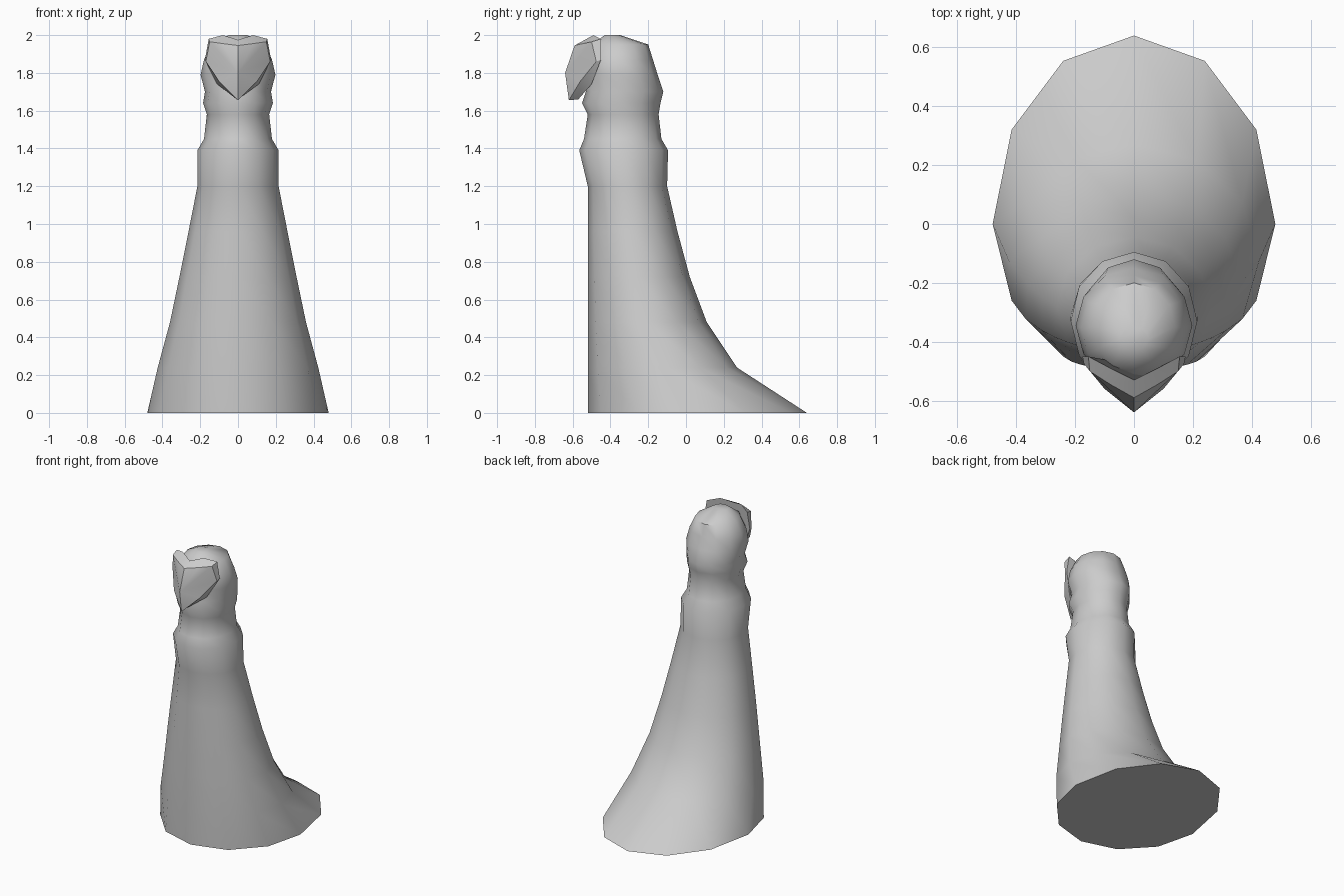
import bpy, bmesh
from math import sin, cos, radians, tau

cube = bpy.data.objects.get("Cube")
if cube:
    bpy.data.objects.remove(cube)

SIDES = 12
grey = bpy.data.materials.new("stone_grey")
grey.use_nodes = True
grey.diffuse_color = (0.6, 0.6, 0.6, 1)
grey.node_tree.nodes["Principled BSDF"].inputs["Base Color"].default_value = (0.6, 0.6, 0.6, 1)


def finish(name, bm, angle):
    bmesh.ops.recalc_face_normals(bm, faces=bm.faces)
    mesh = bpy.data.meshes.new(name)
    bm.to_mesh(mesh)
    bm.free()
    mesh.materials.append(grey)
    obj = bpy.data.objects.new(name, mesh)
    bpy.context.collection.objects.link(obj)
    bpy.ops.object.select_all(action="DESELECT")
    bpy.context.view_layer.objects.active = obj
    obj.select_set(True)
    if angle:
        bpy.ops.object.shade_smooth_by_angle(angle=radians(angle))
    return obj


def loft(bm, loops):
    for low, high in zip(loops, loops[1:]):
        for i in range(len(low)):
            j = (i + 1) % len(low)
            bm.faces.new((low[i], low[j], high[j], high[i]))
    bm.faces.new(loops[0])
    bm.faces.new(loops[-1])


def ring(bm, z, half_width, front, back, middle=None):
    c = (front + back) / 2 if middle is None else middle
    verts = []
    for i in range(SIDES):
        a = tau * i / SIDES
        reach = back - c if cos(a) > 0 else c - front
        verts.append(bm.verts.new((half_width * sin(a), c + reach * cos(a), z)))
    return verts


# Robe, collar, neck and head: z, half width, front y, back y
profile = [
    (0.24, 0.425, -0.52, 0.27), (0.48, 0.36, -0.52, 0.11),
    (0.72, 0.31, -0.52, 0.02), (0.96, 0.262, -0.52, -0.045),
    (1.2, 0.215, -0.52, -0.10), (1.39, 0.215, -0.565, -0.095),
    (1.45, 0.18, -0.54, -0.13), (1.58, 0.165, -0.52, -0.145),
    (1.64, 0.185, -0.55, -0.135), (1.7, 0.175, -0.53, -0.12),
    (1.79, 0.198, -0.54, -0.15), (1.87, 0.18, -0.53, -0.175),
    (1.95, 0.14, -0.5, -0.20), (2.0, 0.05, -0.43, -0.35),
]
bm = bmesh.new()
loft(bm, [ring(bm, 0, 0.48, -0.52, 0.64, 0)] + [ring(bm, *row) for row in profile])
finish("robed_body", bm, 50)

# Heart-shaped face plate: right half of each outline, mirrored and folded at the centre
front_half = [(0.08, -0.545, 1.955), (0.15, -0.5, 1.965), (0.17, -0.475, 1.86), (0.1, -0.56, 1.755)]
back_half = [(0.08, -0.49, 2.0), (0.155, -0.45, 1.98), (0.175, -0.45, 1.87), (0.11, -0.5, 1.74)]


def heart(bm, notch, half, tip):
    points = [notch, *half, tip] + [(-x, y, z) for x, y, z in reversed(half)]
    return [bm.verts.new(p) for p in points]


bm = bmesh.new()
front = heart(bm, (0, -0.59, 1.945), front_half, (0, -0.62, 1.655))
back = heart(bm, (0, -0.53, 1.975), back_half, (0, -0.57, 1.66))
ridge = bm.verts.new((0, -0.64, 1.8))
for i in range(len(front)):
    j = (i + 1) % len(front)
    bm.faces.new((front[i], front[j], back[j], back[i]))
    bm.faces.new((front[i], front[j], ridge))
bm.faces.new(back)
finish("heart_face", bm, 25)
